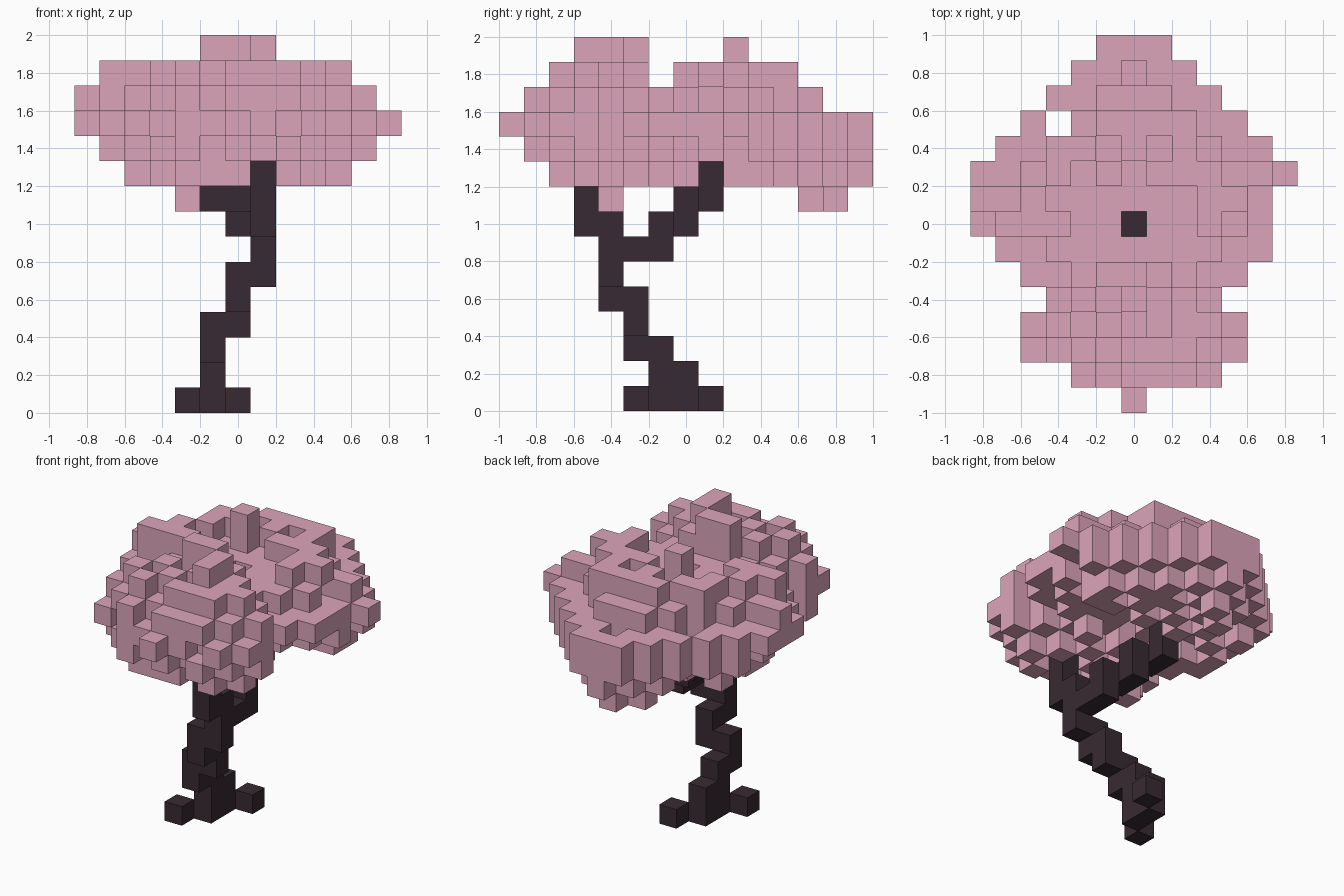
import bpy
import bmesh
import random
from mathutils import Vector

random.seed(7)
CELL = 2 / 15
AXES = range(3)

default_cube = bpy.data.objects.get("Cube")
if default_cube:
    bpy.data.objects.remove(default_cube, do_unlink=True)


def make_material(name, colour):
    material = bpy.data.materials.new(name)
    material.use_nodes = True
    material.diffuse_color = (*colour, 1)
    shader = material.node_tree.nodes["Principled BSDF"]
    shader.inputs["Base Color"].default_value = (*colour, 1)
    shader.inputs["Roughness"].default_value = 0.9
    return material


def neighbour(cell, axis, sign):
    return tuple(value + sign * (axis == i) for i, value in enumerate(cell))


def build_blocks(name, cells, material):
    """Make one object from grid cells, keeping only the exposed cube sides."""
    bm = bmesh.new()
    corners = {}

    def corner(point):
        key = tuple(round(value * 2) for value in point)
        if key not in corners:
            corners[key] = bm.verts.new(Vector(point) * CELL)
        return corners[key]

    for cell in sorted(cells):
        for axis in AXES:
            for sign in (-1, 1):
                if neighbour(cell, axis, sign) in cells:
                    continue
                quad = []
                for du, dv in ((-1, -1), (1, -1), (1, 1), (-1, 1)):
                    point = [cell[0], cell[1], cell[2] + 0.5]
                    point[axis] += sign / 2
                    point[(axis + 1) % 3] += du / 2
                    point[(axis + 2) % 3] += dv / 2
                    quad.append(corner(point))
                bm.faces.new(quad if sign > 0 else quad[::-1])
    mesh = bpy.data.meshes.new(name)
    bm.to_mesh(mesh)
    bm.free()
    mesh.materials.append(material)
    block_object = bpy.data.objects.new(name, mesh)
    bpy.context.collection.objects.link(block_object)


def walk(start, steps):
    """Follow single-cell steps: e/w along x, n/s along y, u up."""
    moves = {"e": (0, 1), "w": (0, -1), "n": (1, 1), "s": (1, -1), "u": (2, 1)}
    path = [start]
    for step in steps:
        path.append(neighbour(path[-1], *moves[step]))
    return path


# Trunk: a stepped stem that forks into two branches, with corner roots
stem = walk((-1, -1, 0), "uusueusueu")
stem += [(-1, 0, 0), (-1, 0, 1), (-2, -2, 0), (0, 1, 0)]
front_branch = walk((1, -3, 6), "usuu")
back_branch = walk((1, -3, 6), "nnuwnuwnu")
trunk_cells = set(stem + front_branch + back_branch)

# Canopy limits: x range for each row, then x and y ranges for each level
row_span = dict(zip(range(-7, 8), (
    (0, 0), (-2, 3), (-4, 4), (-4, 4), (-3, 3), (-4, 4), (-5, 5), (-6, 5),
    (-6, 5), (-6, 6), (-5, 5), (-4, 4), (-3, 3), (-2, 2), (-1, 1))))
level_x = dict(zip(range(9, 14), ((-4, 4), (-5, 5), (-6, 6), (-6, 5), (-5, 4))))
level_y = dict(zip(range(9, 14), ((-5, 7), (-6, 7), (-7, 7), (-6, 5), (-5, 4))))

# Leaf clumps are rounded diamonds: centre and reach in cells
ROUND = 1.2
clumps = (
    ((0, -4, 11), 5),
    ((0, 2, 11), 6),
    ((-0.5, 0.5, 11), 6),
    ((0, 3, 10), 5),
)


def within(value, span):
    return span[0] <= value <= span[1]


def in_clump(cell):
    for centre, reach in clumps:
        offsets = [abs(p - c) for p, c in zip(cell, centre)]
        offsets[2] *= 1.2
        if sum(offset ** ROUND for offset in offsets) <= reach ** ROUND:
            return True
    return False


solid = set()
row_ends = set()
for y, x_span in row_span.items():
    row_ends.update((x, y, 11) for x in x_span)
    for x in range(x_span[0], x_span[1] + 1):
        for z in level_x:
            fits = within(x, level_x[z]) and within(y, level_y[z])
            if fits and (z == 11 or in_clump((x, y, z))):
                solid.add((x, y, z))


def is_notch(cell):
    """Every second outer block is left out, which gives the knobbly surface."""
    exposed = any(neighbour(cell, axis, sign) not in solid
                  for axis in AXES for sign in (-1, 1))
    return exposed and sum(cell) % 2 == 1 and random.random() < 0.8


leaf_cells = {cell for cell in sorted(solid) if not is_notch(cell)} | row_ends

# Sprigs that stick out of the top, sides and underside
leaf_cells.update([
    (1, -4, 14), (1, -3, 14), (-1, -2, 14), (0, -2, 14), (-1, 2, 14),
    (1, -4, 13), (1, -3, 13), (-1, -2, 13), (0, -2, 13), (-1, 2, 13),
    (-5, 0, 13), (4, 1, 13), (0, -5, 13), (0, 4, 13), (-5, 0, 12),
    (-6, 1, 12), (5, 2, 12), (1, -6, 12), (0, 5, 12),
    (-5, 1, 10), (5, 1, 10), (0, -6, 10), (0, 7, 10), (0, 7, 9),
    (-4, 0, 9), (4, 2, 9), (-1, -5, 9), (-2, -3, 9), (0, 6, 9),
    (-2, -3, 8), (-1, 5, 8), (0, 6, 8), (-1, 5, 9)])


def is_gap(cell):
    x, y, z = cell
    shaft = (x, y) in ((0, 0), (-3, 4))
    dip = z == 13 and abs(x) <= 2 and abs(y) <= 1
    under_back = z == 9 and y in (0, 1) and x >= -2
    under_front = z == 9 and x == 1 and y <= -4
    return shaft or dip or under_back or under_front


leaf_cells = {c for c in leaf_cells if not is_gap(c)} - trunk_cells

bark = make_material("dark bark", (0.038, 0.023, 0.032))
blossom = make_material("dusty pink leaves", (0.72, 0.378, 0.49))
build_blocks("trunk", trunk_cells, bark)
build_blocks("canopy", leaf_cells, blossom)
